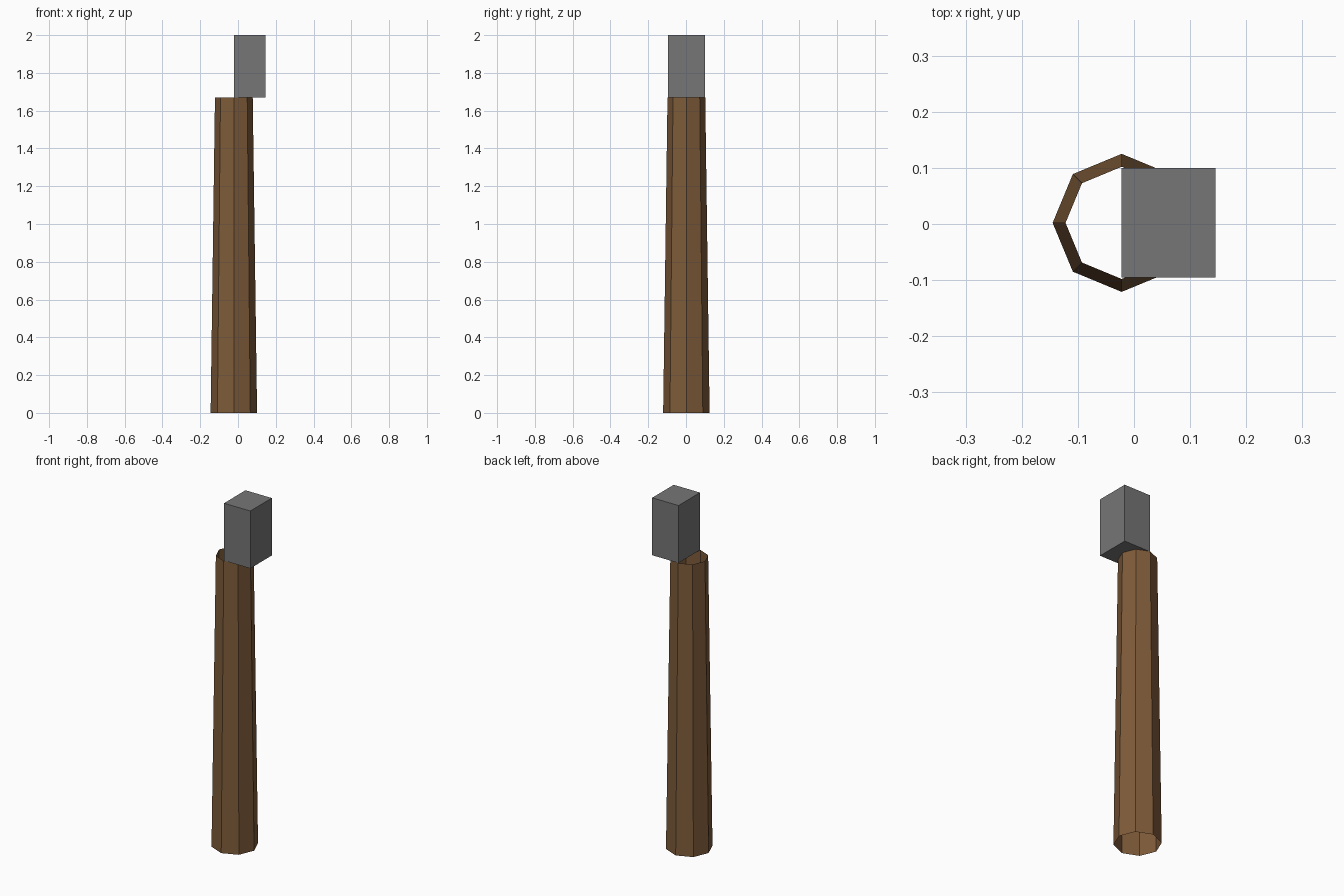
import bpy, bmesh
from mathutils import Matrix

default = bpy.data.objects.get("Cube")
if default:
    bpy.data.objects.remove(default, do_unlink=True)


def material(name, rgb):
    mat = bpy.data.materials.new(name)
    mat.use_nodes = True
    mat.diffuse_color = (*rgb, 1)
    mat.node_tree.nodes["Principled BSDF"].inputs["Base Color"].default_value = (*rgb, 1)
    return mat


def add_object(name, bm, mat):
    mesh = bpy.data.meshes.new(name)
    bm.to_mesh(mesh)
    bm.free()
    mesh.materials.append(mat)
    obj = bpy.data.objects.new(name, mesh)
    bpy.context.collection.objects.link(obj)
    return obj


brown = material("wood brown", (0.21, 0.105, 0.042))
grey = material("stone grey", (0.18, 0.18, 0.185))

# Tapered eight-sided shaft, open at both ends
SHAFT_HEIGHT = 1.67
bm = bmesh.new()
bmesh.ops.create_cone(bm, cap_ends=False, segments=8,
                      radius1=0.123, radius2=0.1, depth=SHAFT_HEIGHT,
                      matrix=Matrix.Translation((-0.022, 0.002, SHAFT_HEIGHT / 2)))
add_object("shaft", bm, brown)

# Block resting off-centre on the shaft's rim
bm = bmesh.new()
size = (0.167, 0.195, 2 - SHAFT_HEIGHT)
centre = (0.0615, 0.002, (2 + SHAFT_HEIGHT) / 2)
bmesh.ops.create_cube(bm, size=1,
                      matrix=Matrix.Translation(centre) @ Matrix.Diagonal((*size, 1)))
add_object("head_block", bm, grey)
